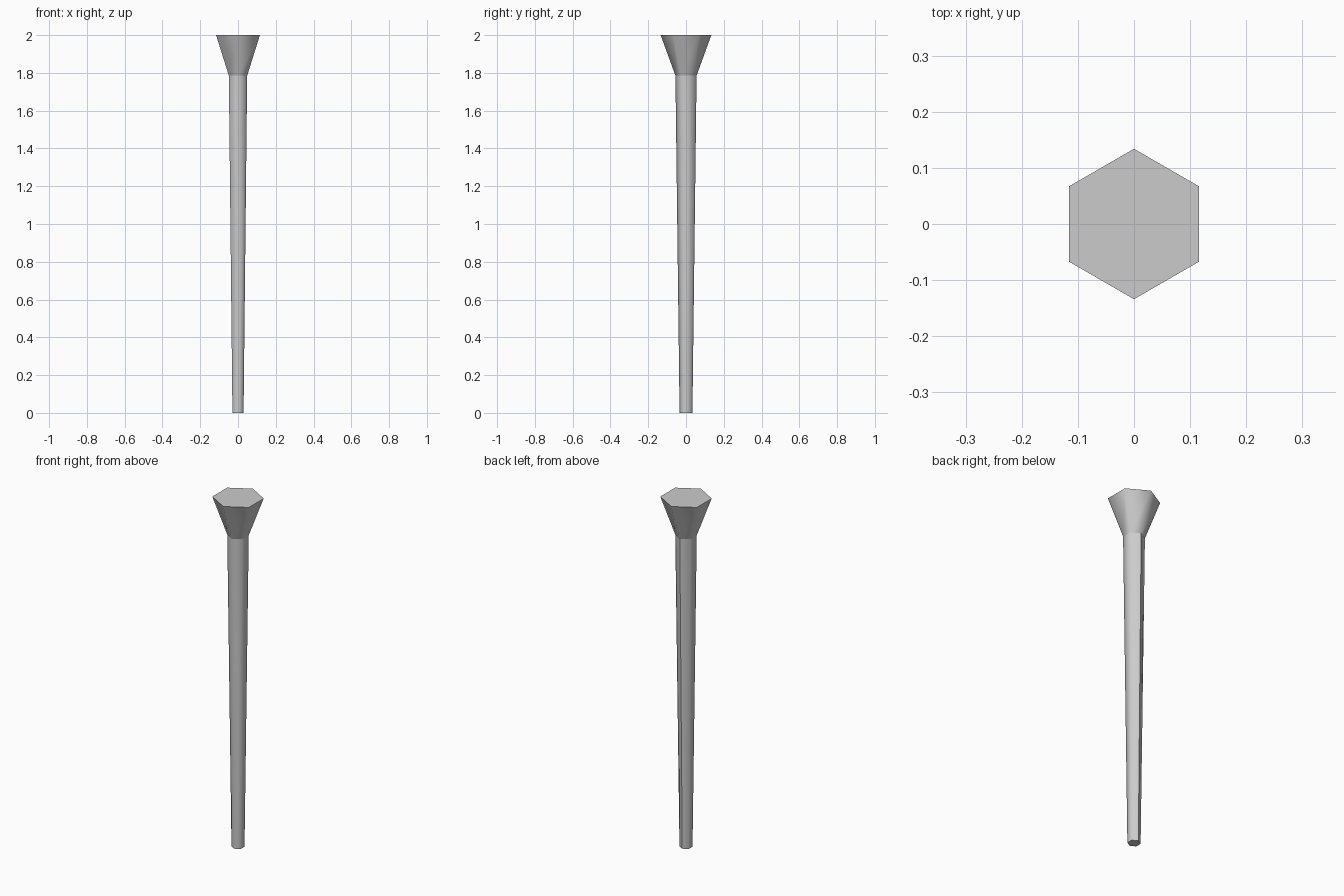
import bpy, bmesh, math

if "Cube" in bpy.data.objects:
    bpy.data.objects.remove(bpy.data.objects["Cube"])

SIDES = 6


def tapered_part(name, rings, cap_bottom, cap_top, seam):
    """Six-sided smooth tapered tube through (z, radius) rings, corners on +-y."""
    bm = bmesh.new()
    loops = []
    for z, r in rings:
        angles = [math.pi / 2 + i * math.tau / SIDES for i in range(SIDES)]
        loops.append([bm.verts.new((r * math.cos(a), r * math.sin(a), z)) for a in angles])
    for low, high in zip(loops, loops[1:]):
        for i in range(SIDES):
            j = (i + 1) % SIDES
            bm.faces.new((low[i], low[j], high[j], high[i])).smooth = True
        # hard lengthwise seam along the back corner
        if seam:
            bm.edges.get((low[0], high[0])).smooth = False
    # flat caps with sharp rims
    caps = []
    if cap_bottom:
        caps.append(bm.faces.new(loops[0][::-1]))
    if cap_top:
        caps.append(bm.faces.new(loops[-1]))
    for cap in caps:
        for edge in cap.edges:
            edge.smooth = False
    mesh = bpy.data.meshes.new(name)
    bm.to_mesh(mesh)
    bm.free()
    obj = bpy.data.objects.new(name, mesh)
    bpy.context.collection.objects.link(obj)
    return obj


# Long shaft, narrowing towards the tip
tapered_part("shaft", [(0, 0.034), (1.785, 0.056)], True, False, True)
# Flared head with flat top
tapered_part("head", [(1.785, 0.056), (2.0, 0.134)], False, True, False)
